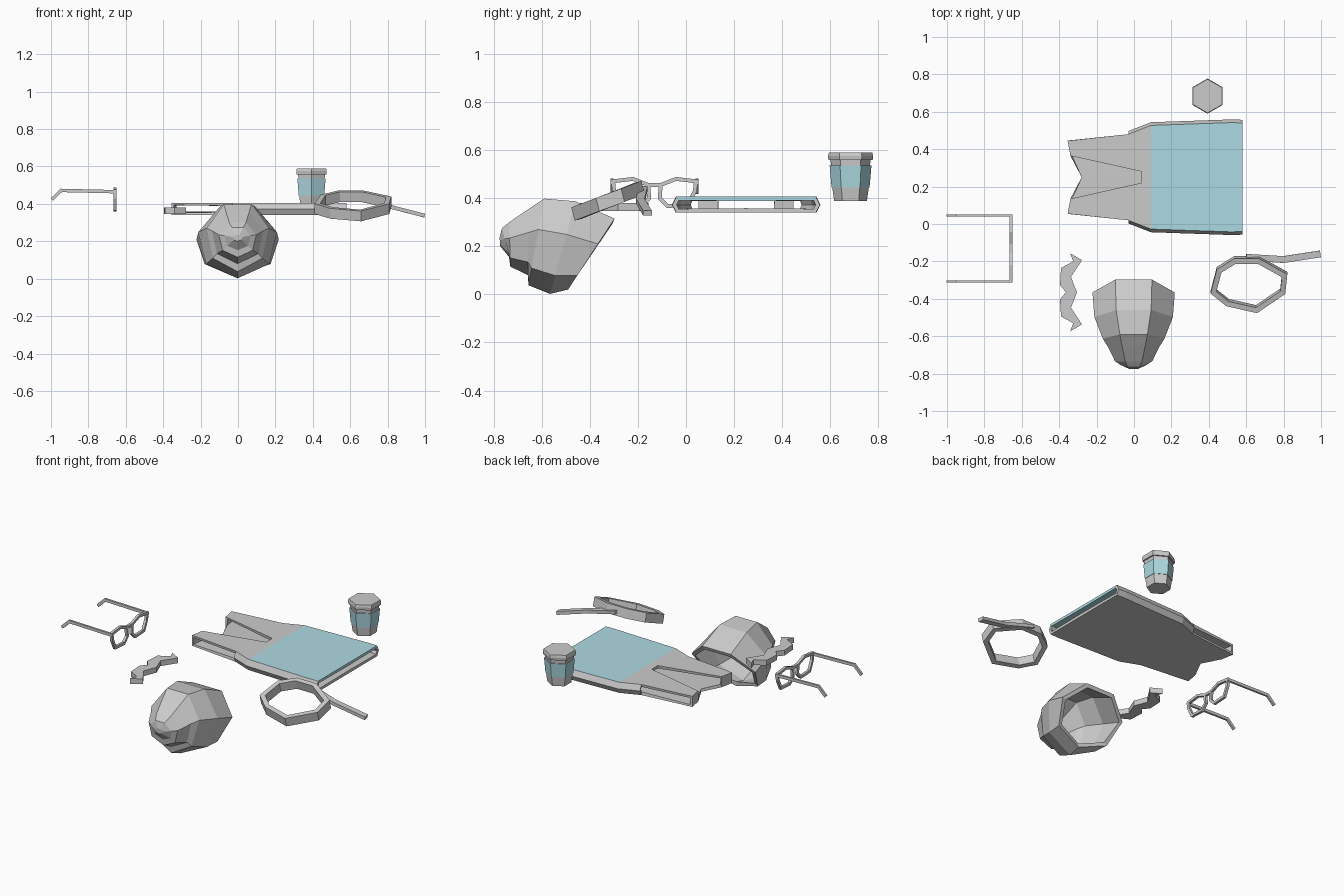
import bpy, bmesh
from math import sin, cos, pi
from mathutils import Vector as V

if "Cube" in bpy.data.objects:
    bpy.data.objects.remove(bpy.data.objects["Cube"])

teal = bpy.data.materials.new("teal")
teal.diffuse_color = (0.42, 0.70, 0.76, 1)
teal.use_nodes = True
teal.node_tree.nodes["Principled BSDF"].inputs["Base Color"].default_value = teal.diffuse_color
grey = bpy.data.materials.new("grey")
grey.diffuse_color = (0.8, 0.8, 0.8, 1)
grey.use_nodes = True
grey.node_tree.nodes["Principled BSDF"].inputs["Base Color"].default_value = grey.diffuse_color


def make(name, verts, faces, coloured=(), wall=0):
    me = bpy.data.meshes.new(name)
    me.from_pydata([tuple(v) for v in verts], [], faces)
    if coloured:
        me.materials.append(grey)
        me.materials.append(teal)
        for i in coloured:
            me.polygons[i].material_index = 1
    bm = bmesh.new()
    bm.from_mesh(me)
    bmesh.ops.remove_doubles(bm, verts=bm.verts, dist=0.0005)
    bmesh.ops.recalc_face_normals(bm, faces=bm.faces)
    bm.to_mesh(me)
    bm.free()
    ob = bpy.data.objects.new(name, me)
    bpy.context.collection.objects.link(ob)
    if wall:
        mod = ob.modifiers.new("wall", 'SOLIDIFY')
        mod.thickness, mod.offset = wall, -1
    return ob


def loft(name, rings, cap_start=True, cap_end=True, closed=False, coloured=(), wall=0):
    n, m = len(rings[0]), len(rings)
    faces = []
    for r in range(m if closed else m - 1):
        for i in range(n):
            j, q = (i + 1) % n, (r + 1) % m
            faces.append((r * n + i, r * n + j, q * n + j, q * n + i))
    if not closed and cap_start:
        faces.append(tuple(range(n)))
    if not closed and cap_end:
        faces.append(tuple(range((m - 1) * n, m * n)))
    return make(name, [p for r in rings for p in r], faces, coloured, wall)


def band(name, pts, up, thick, closed=False):
    """Rectangular strip along a path: height vector up, mitred thickness."""
    pts, up = [V(p) for p in pts], V(up)
    n, rings = len(pts), []
    for i, p in enumerate(pts):
        a = pts[i - 1] if closed or i else p
        b = pts[(i + 1) % n] if closed or i < n - 1 else p
        d1, d2 = (p - a).normalized(), (b - p).normalized()
        side = (d1 + d2).cross(up).normalized()
        ref = (d1 if d1.length else d2).cross(up).normalized()
        s = side * (thick / 2 / max(0.5, side.dot(ref)))
        u = up / 2
        rings.append([p + s + u, p - s + u, p - s - u, p + s - u])
    return loft(name, rings, closed=closed)


# paper cup with coloured sleeve and lid, hexagonal
def hexagon(r, z):
    return [(0.393 + r * sin(i * pi / 3), 0.684 + r * cos(i * pi / 3), z) for i in range(6)]


loft("cup", [hexagon(*p) for p in
             [(0.068, 0.388), (0.076, 0.445), (0.079, 0.445), (0.087, 0.535), (0.081, 0.535), (0.083, 0.56)]],
     coloured=range(12, 18))
loft("cup_lid", [hexagon(*p) for p in [(0.092, 0.558), (0.094, 0.575), (0.09, 0.59)]])

# sleeveless vest lying flat: front sheet, back sheet, closed sides below the armholes
vv, ff, col = [], [], []


def poly(*pts):
    ff.append(tuple(range(len(vv), len(vv) + len(pts))))
    vv.extend(pts)


T, M, B = 0.406, 0.372, 0.34
for s in (1, -1):
    def P(x, w, z):
        return (x, 0.25 + s * w, z)
    strap_o, strap_i = (-0.355, 0.195), (-0.34, 0.115)
    edge = [(-0.03, 0.23), (0.09, 0.277), (0.52, 0.292), (0.58, 0.29)]
    vee, vee0, mid, hem0, neck = (0.04, 0.03), (0.04, 0), (0.09, 0), (0.58, 0), (-0.28, 0)
    poly(*[P(*p, T) for p in (strap_o, strap_i, vee, edge[0])])
    poly(*[P(*p, T) for p in (edge[0], vee, vee0, mid, edge[1])])
    col.append(len(ff))
    poly(*[P(*p, T) for p in (edge[1], mid, hem0, edge[3], edge[2])])
    poly(*[P(*p, B) for p in (strap_o, strap_i, neck, mid, edge[1], edge[0])])
    poly(*[P(*p, B) for p in (edge[1], mid, hem0, edge[3], edge[2])])
    poly(P(*strap_o, T), P(*strap_i, T), P(*strap_i, B), P(*strap_o, B))
    for (x1, w1), (x2, w2) in zip(edge, edge[1:]):
        for z in (T, B):
            poly(P(x1, w1, z), P(x2, w2, z), P(x2, w2 + 0.017, M), P(x1, w1 + 0.017, M))
make("vest", vv, ff, col, wall=0.018)

# glasses: two rims, bridge, two bent temples
rim = [(0.172, 0.47), (0.09, 0.48), (0.026, 0.455), (0.022, 0.40), (0.055, 0.367), (0.14, 0.372), (0.168, 0.43)]
for s, side in ((1, "left"), (-1, "right")):
    band("glasses_rim_" + side, [(-0.658, -0.131 + s * y, z) for y, z in rim], (0.016, 0, 0), 0.016, True)
    y = -0.131 + s * 0.176
    band("glasses_temple_" + side,
         [(-0.65, y, 0.465), (-0.945, y, 0.472), (-0.995, y, 0.424)], (0, 0.012, 0), 0.018)
band("glasses_bridge", [(-0.658, -0.16, 0.455), (-0.658, -0.102, 0.455)], (0.016, 0, 0), 0.016)

# moustache: mirrored flat outline with thickness
right = [(-0.305, 0), (-0.337, 0.082), (-0.278, 0.172), (-0.342, 0.209),
         (-0.325, 0.165), (-0.39, 0.13), (-0.396, 0.038), (-0.364, 0)]
outline = right + [(x, -y) for x, y in right[-2:0:-1]]
loft("moustache", [[(x, -0.365 + y, z) for x, y in outline] for z in (0.347, 0.38)])

# tilted headband loop with loose tail
loop = [(0.425, -0.36), (0.455, -0.245), (0.54, -0.192), (0.665, -0.192),
        (0.805, -0.27), (0.795, -0.36), (0.655, -0.455), (0.5, -0.42)]
band("headband_loop", [(x, y, 0.338 + (y + 0.455) * 0.39) for x, y in loop], (0, -0.014, 0.055), 0.028, True)
band("headband_tail", [(0.6, -0.178, 0.44), (0.8, -0.19, 0.388), (0.995, -0.16, 0.338)],
     (0.004, 0, 0.02), 0.036)


# hollow seven-sided mask with a snout, opening at the back
def heptagon(ty, tz, by, bz, hw):
    pts = []
    for i in range(7):
        a = i * 2 * pi / 7
        h = (1 - cos(a)) / (1 + cos(pi / 7))
        pts.append((-0.002 + hw * sin(a) / 0.975, by + (ty - by) * h, bz + (tz - bz) * h))
    return pts


loft("mask", [heptagon(*r) for r in [
    (-0.297, 0.315, -0.49, 0.02, 0.22), (-0.46, 0.387, -0.565, 0.002, 0.21),
    (-0.59, 0.398, -0.655, 0.038, 0.165), (-0.655, 0.355, -0.657, 0.08, 0.138),
    (-0.735, 0.30, -0.73, 0.115, 0.10), (-0.765, 0.275, -0.733, 0.152, 0.07),
    (-0.775, 0.235, -0.772, 0.2, 0.025)]], cap_start=False, wall=0.025)
